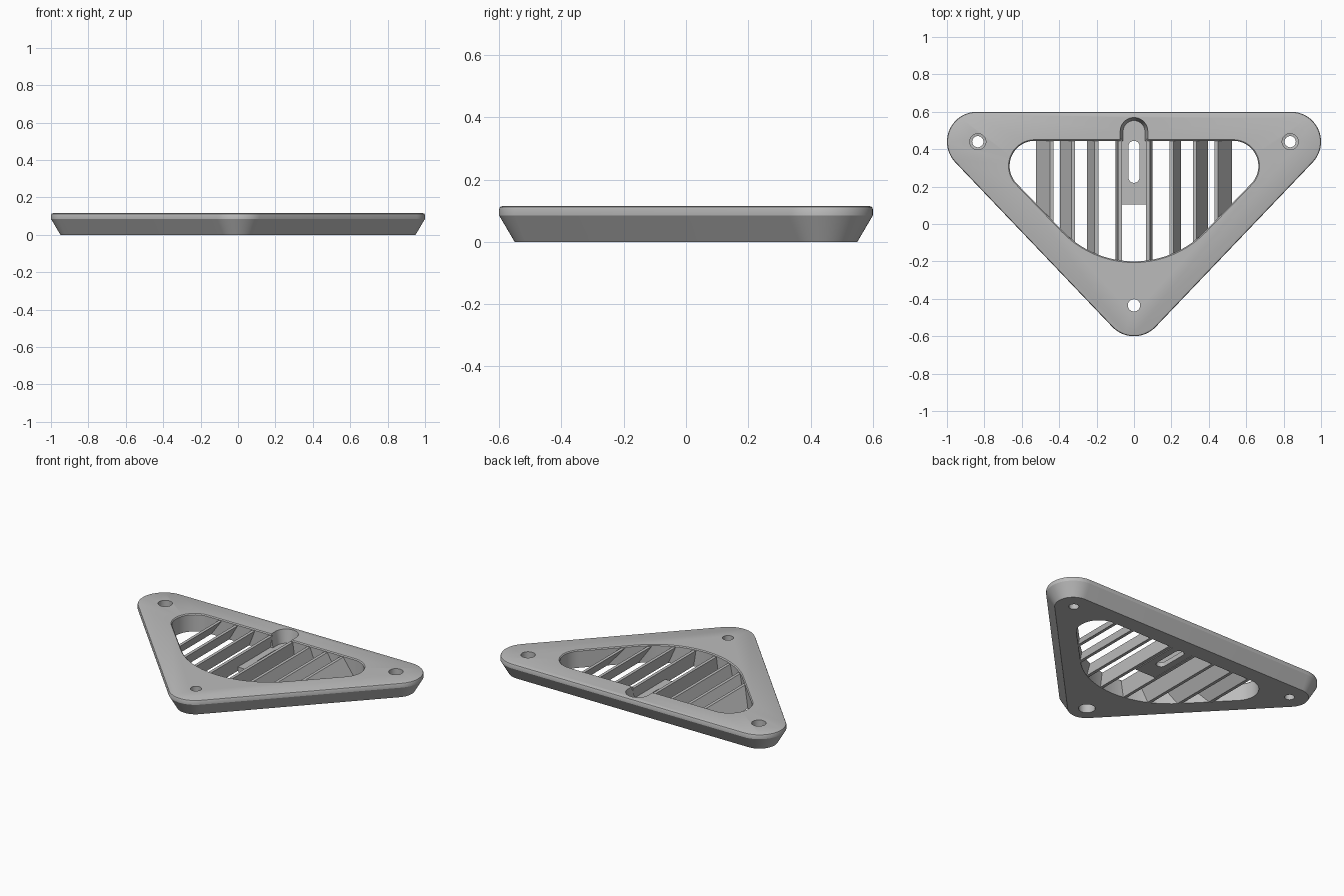
import bpy, bmesh, math
from mathutils import Vector

if "Cube" in bpy.data.objects:
    bpy.data.objects.remove(bpy.data.objects["Cube"], do_unlink=True)

grey = bpy.data.materials.new("plain grey")
grey.use_nodes = True
colour = (0.5, 0.5, 0.5, 1)
grey.diffuse_color = colour
grey.node_tree.nodes["Principled BSDF"].inputs["Base Color"].default_value = colour

HEIGHT = 0.115
OUTER = [(0, -0.44, 0.16), (0.84, 0.44, 0.16), (-0.84, 0.44, 0.16)]
OPENING = [(0, 0.33, 0.53), (0.53, 0.31, 0.135), (-0.53, 0.31, 0.135)]


def outline(circles, grow=0.0, steps=20):
    """Counter-clockwise outline: arcs joined by their outer tangents."""
    def normal(a, b):
        d = Vector(b[:2]) - Vector(a[:2])
        return math.atan2(d.y, d.x) - math.acos((a[2] - b[2]) / d.length)
    points = []
    count = len(circles)
    for i, (x, y, r) in enumerate(circles):
        start = normal(circles[i - 1], circles[i])
        sweep = (normal(circles[i], circles[(i + 1) % count]) - start) % math.tau
        for k in range(steps + 1):
            a = start + sweep * k / steps
            points.append((x + (r + grow) * math.cos(a), y + (r + grow) * math.sin(a)))
    return points


def ring(x, y, r, steps=32):
    return [(x + r * math.cos(math.tau * k / steps), y + r * math.sin(math.tau * k / steps))
            for k in range(steps)]


def loft(name, layers):
    """Closed solid through (height, outline) layers with equal point counts."""
    bm = bmesh.new()
    loops = [[bm.verts.new((x, y, z)) for x, y in pts] for z, pts in layers]
    bm.faces.new(loops[0][::-1])
    bm.faces.new(loops[-1])
    n = len(loops[0])
    for low, high in zip(loops, loops[1:]):
        for i in range(n):
            j = (i + 1) % n
            bm.faces.new((low[i], low[j], high[j], high[i]))
    bmesh.ops.recalc_face_normals(bm, faces=bm.faces)
    mesh = bpy.data.meshes.new(name)
    bm.to_mesh(mesh)
    bm.free()
    mesh.materials.append(grey)
    obj = bpy.data.objects.new(name, mesh)
    bpy.context.collection.objects.link(obj)
    return obj


def activate(obj):
    bpy.ops.object.select_all(action="DESELECT")
    obj.select_set(True)
    bpy.context.view_layer.objects.active = obj


def cut(obj, layers):
    cutter = loft("cutter", layers)
    cutter.hide_render = True
    mod = obj.modifiers.new("cut", "BOOLEAN")
    mod.operation, mod.solver, mod.object = "DIFFERENCE", "EXACT", cutter
    activate(obj)
    bpy.ops.object.modifier_apply(modifier=mod.name)
    bpy.data.objects.remove(cutter, do_unlink=True)


# Triangular frame with a tapered underside and a rounded top edge
frame = loft("frame", [(z, outline(OUTER, grow)) for z, grow in
                       [(0, -0.05), (0.085, 0), (0.105, 0), (0.112, -0.003), (HEIGHT, -0.01)]])

# Large opening with a softened rim
cut(frame, [(z, outline(OPENING, grow)) for z, grow in
            [(-0.1, 0), (0.109, 0), (HEIGHT, 0.006), (0.2, 0.006)]])

# Stepped screw holes: wide at the top in the rear corners, wide below at the tip
STEP = 0.06
for x, y, low, high in [(-0.835, 0.44, 0.03, 0.043), (0.835, 0.44, 0.03, 0.043),
                        (0, -0.435, 0.05, 0.033)]:
    cut(frame, [(-0.1, ring(x, y, low)), (STEP, ring(x, y, low)),
                (STEP + 0.002, ring(x, y, high)), (0.2, ring(x, y, high))])

# Sloping pocket in the rear bar, and its slotted floor plate
FLOOR = 0.03


def capsule(r, y0, y1):
    return outline([(0, y0, r), (0, y1, r)])


cut(frame, [(FLOOR, capsule(0.058, 0.3, 0.495)), (HEIGHT, capsule(0.074, 0.3, 0.495)),
            (0.2, capsule(0.074, 0.3, 0.495))])
plate = loft("pocket_floor", [(z, [(-0.075, 0.105), (0.075, 0.105), (0.075, 0.448), (-0.075, 0.448)])
                              for z in (0, FLOOR)])
for part in (frame, plate):
    cut(part, [(z, capsule(0.03, 0.25, 0.415)) for z in (-0.1, 0.2)])


def opening_front(x):
    """Front edge of the opening at a given x."""
    pts = outline(OPENING)
    return min(y0 + (y1 - y0) * (x - x0) / (x1 - x0)
               for (x0, y0), (x1, y1) in zip(pts, pts[1:] + pts[:1])
               if x0 != x1 and min(x0, x1) <= x <= max(x0, x1))


# Slats leaning towards the middle, steeper near the centre
SLAT_TOP, THICK = 0.105, 0.02
for side, word in ((1, "left"), (-1, "right")):
    for i, (top, bottom) in enumerate([(0.065, 0.1), (0.19, 0.25), (0.315, 0.395), (0.43, 0.525)]):
        layers = []
        for z, inner in ((0.001, bottom - THICK), (SLAT_TOP, top)):
            a, b = inner, inner + THICK
            layers.append((z, [(side * a, opening_front(a) - 0.01), (side * b, opening_front(b) - 0.01),
                               (side * b, 0.455), (side * a, 0.455)]))
        loft(f"{word}_slat_{i + 1}", layers)

# Smooth the round walls and keep the edges crisp
for part in (frame, plate):
    activate(part)
    bpy.ops.object.shade_smooth_by_angle(angle=math.radians(25))
